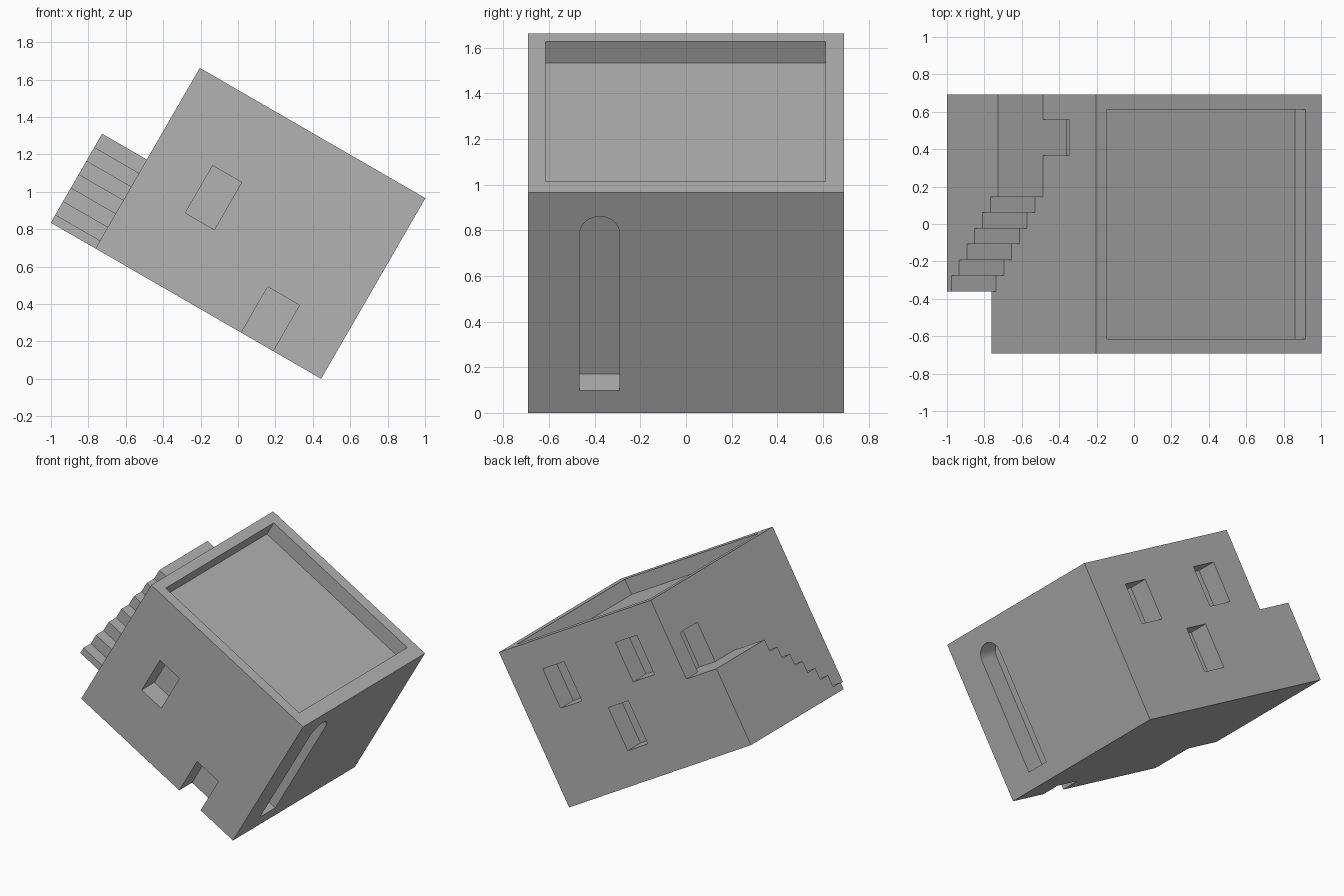
import bpy, bmesh, math
from mathutils import Matrix, Vector

if "Cube" in bpy.data.objects:
    bpy.data.objects.remove(bpy.data.objects["Cube"], do_unlink=True)

plaster = bpy.data.materials.new("grey plaster")
plaster.use_nodes = True
GREY = (0.45, 0.45, 0.45, 1)
plaster.diffuse_color = GREY
plaster.node_tree.nodes["Principled BSDF"].inputs["Base Color"].default_value = GREY

LENGTH, HALF, HEIGHT = 1.393, 0.692, 1.115   # house size before tilting
DEPTH = 0.145                                # recess depth of openings
OUT = 0.1                                    # cutter overshoot


def prism(name, profile, u0, u1):
    """Extrude a (y, z) profile along x from u0 to u1."""
    bm = bmesh.new()
    face = bm.faces.new([bm.verts.new((u0, y, z)) for y, z in profile])
    ext = bmesh.ops.extrude_face_region(bm, geom=[face])
    verts = [g for g in ext["geom"] if isinstance(g, bmesh.types.BMVert)]
    bmesh.ops.translate(bm, verts=verts, vec=Vector((u1 - u0, 0, 0)))
    bmesh.ops.recalc_face_normals(bm, faces=bm.faces)
    mesh = bpy.data.meshes.new(name)
    bm.to_mesh(mesh)
    bm.free()
    mesh.materials.append(plaster)
    obj = bpy.data.objects.new(name, mesh)
    bpy.context.collection.objects.link(obj)
    return obj


def box(name, x, y, z):
    return prism(name, [(y[0], z[0]), (y[1], z[0]), (y[1], z[1]), (y[0], z[1])], *x)


def combine(target, tool, operation):
    mod = target.modifiers.new(tool.name, 'BOOLEAN')
    mod.operation, mod.solver, mod.object = operation, 'EXACT', tool
    bpy.context.view_layer.objects.active = target
    bpy.ops.object.modifier_apply(modifier=mod.name)
    bpy.data.objects.remove(tool, do_unlink=True)


house = box("house", (0, LENGTH), (-HALF, HALF), (0, HEIGHT))

# sunken roof terrace
cutters = [box("roof_recess", (0.07, LENGTH - 0.098), (-0.615, 0.612),
               (HEIGHT - 0.11, HEIGHT + OUT))]

# front window and door
front = (-HALF - OUT, -HALF + DEPTH)
cutters.append(box("front_window", (0.321, 0.5), front, (0.405, 0.697)))
cutters.append(box("front_door", (0.9, 1.096), front, (-OUT, 0.283)))

# back windows
back = (HALF - DEPTH, HALF + OUT)
for x, z in [((0.91, 1.105), (0.635, 0.918)),
             ((0.238, 0.433), (0.645, 0.927)),
             ((0.54, 0.724), (0.228, 0.537))]:
    cutters.append(box("back_window", x, back, z))

# door on the landing
LANDING = 0.549
cutters.append(box("landing_door", (-OUT, DEPTH), (0.365, 0.56),
                   (LANDING, LANDING + 0.283)))

# tall arched niche
cy, r, sill, top = -0.378, 0.0875, 0.112, 0.993
arch = [(cy - r, sill), (cy + r, sill)]
for i in range(25):
    a = math.pi * i / 24
    arch.append((cy + r * math.cos(a), top - r + r * math.sin(a)))
cutters.append(prism("arched_niche", arch, LENGTH - DEPTH, LENGTH + OUT))

for c in cutters:
    combine(house, c, 'DIFFERENCE')

# outside staircase rising to the landing
START, RUN, RISE, STEPS = -0.36, 0.0842, 0.0833, 6
profile = [(HALF, 0), (START, 0)]
for i in range(STEPS + 1):
    z = LANDING - RISE * (STEPS - i)
    profile.append((START + RUN * i, z))
    if i < STEPS:
        profile.append((START + RUN * (i + 1), z))
profile.append((HALF, LANDING))
combine(house, prism("staircase", profile, -0.276, 0.05), 'UNION')

# tilt the whole building
house.data.transform(Matrix.Translation((-0.762, 0, LENGTH / 2))
                     @ Matrix.Rotation(math.radians(30), 4, 'Y'))
bpy.ops.object.select_all(action='DESELECT')
house.select_set(True)
bpy.context.view_layer.objects.active = house
bpy.ops.object.shade_smooth_by_angle(angle=math.radians(20))
